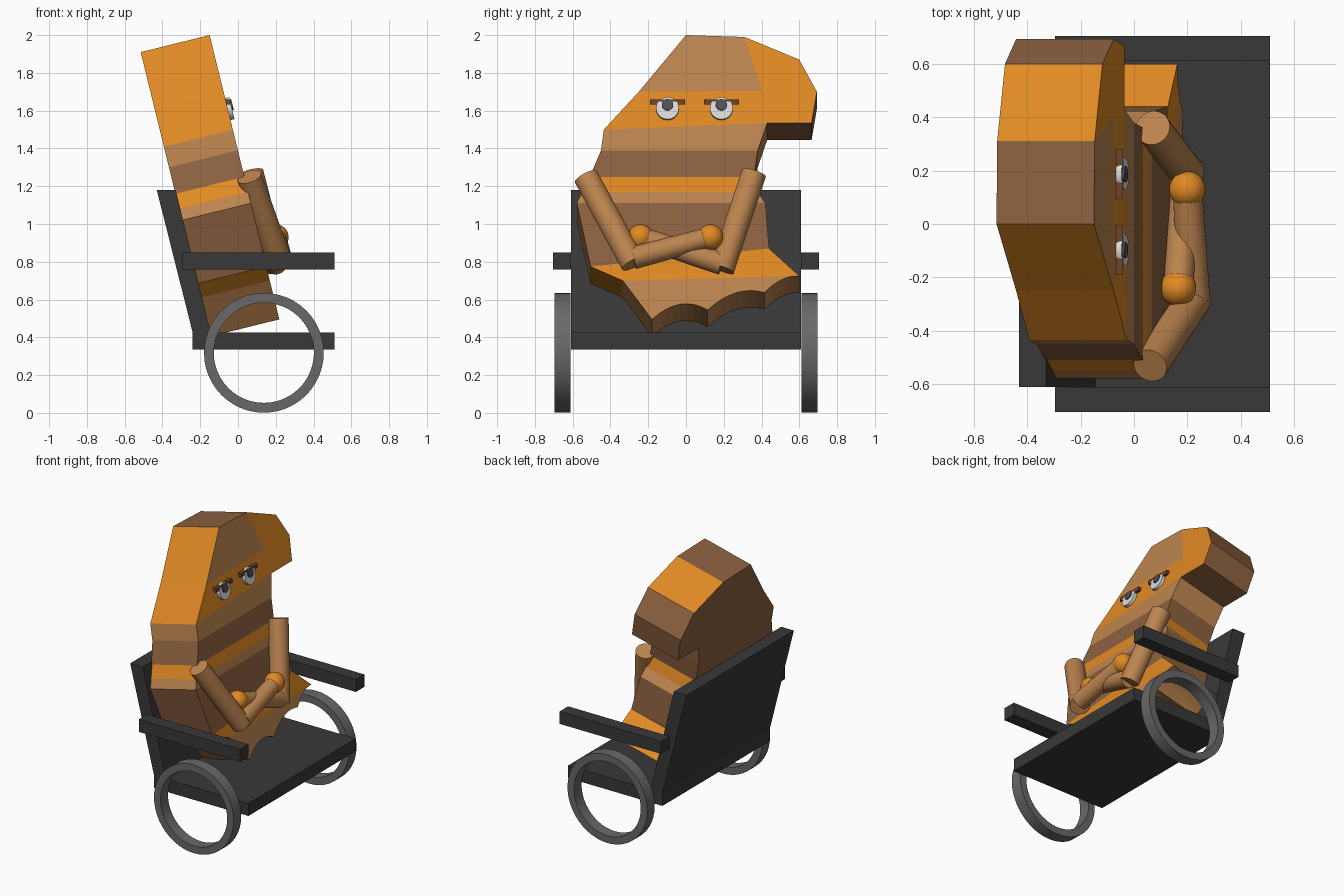
import bpy, bmesh, math
from mathutils import Vector

cube = bpy.data.objects.get("Cube")
if cube:
    bpy.data.objects.remove(cube)


def material(name, rgb):
    lin = [((c + 0.055) / 1.055) ** 2.4 for c in rgb] + [1]
    m = bpy.data.materials.new(name)
    m.use_nodes = True
    m.diffuse_color = lin
    m.node_tree.nodes["Principled BSDF"].inputs["Base Color"].default_value = lin
    return m


orange = material("orange", (.88, .54, .14))
tan = material("tan", (.74, .52, .31))
brown = material("brown", (.55, .38, .25))
charcoal = material("charcoal", (.22, .22, .22))
grey = material("wheel grey", (.41, .41, .41))
white = material("eye white", (.86, .86, .86))
pupil_grey = material("pupil grey", (.32, .32, .32))
brow_brown = material("brow brown", (.42, .27, .17))


def finish(name, bm, mats, smooth=False):
    bmesh.ops.recalc_face_normals(bm, faces=bm.faces)
    mesh = bpy.data.meshes.new(name)
    bm.to_mesh(mesh)
    bm.free()
    for m in mats:
        mesh.materials.append(m)
    ob = bpy.data.objects.new(name, mesh)
    bpy.context.collection.objects.link(ob)
    if smooth:
        bpy.ops.object.select_all(action="DESELECT")
        ob.select_set(True)
        bpy.context.view_layer.objects.active = ob
        bpy.ops.object.shade_smooth_by_angle(angle=math.radians(40))
    return ob


def prism(name, profile, y0, y1, mat):
    """Extrude an (x, z) profile along y."""
    bm = bmesh.new()
    face = bm.faces.new([bm.verts.new((x, y0, z)) for x, z in profile])
    ext = bmesh.ops.extrude_face_region(bm, geom=[face])["geom"]
    verts = [v for v in ext if isinstance(v, bmesh.types.BMVert)]
    bmesh.ops.translate(bm, verts=verts, vec=(0, y1 - y0, 0))
    return finish(name, bm, [mat])


def rect(x0, x1, z0, z1):
    return [(x0, z0), (x1, z0), (x1, z1), (x0, z1)]


def rod(name, a, b, r0, r1, mat):
    a, b = Vector(a), Vector(b)
    bm = bmesh.new()
    bmesh.ops.create_cone(bm, cap_ends=True, segments=32, radius1=r0, radius2=r1,
                          depth=(b - a).length)
    ob = finish(name, bm, [mat], True)
    ob.location = (a + b) / 2
    ob.rotation_euler = (b - a).to_track_quat("Z", "Y").to_euler()
    return ob


def ball(name, center, r, mat):
    bm = bmesh.new()
    bmesh.ops.create_uvsphere(bm, u_segments=32, v_segments=16, radius=r)
    ob = finish(name, bm, [mat], True)
    ob.location = center


# Chair: seat, leaning backrest, armrests
prism("seat", rect(-.24, .51, .335, .425), -.61, .61, charcoal)
prism("backrest", [(-.24, .425), (-.145, .425), (-.33, 1.18), (-.43, 1.18)],
      -.61, .61, charcoal)
for side, s in (("front", -1), ("rear", 1)):
    prism(side + "_armrest", rect(-.295, .51, .76, .85), s * .61, s * .705, charcoal)
    # Wheel: a flat ring lathed around y
    bm = bmesh.new()
    ring = [(.317, .612), (.317, .697), (.265, .697), (.265, .612)]
    vs = [bm.verts.new((r, s * y, 0)) for r, y in ring]
    edges = [bm.edges.new((vs[i], vs[(i + 1) % 4])) for i in range(4)]
    bmesh.ops.spin(bm, geom=vs + edges, axis=(0, 1, 0), cent=(0, 0, 0),
                   angle=math.tau, steps=48, use_merge=True)
    bmesh.ops.remove_doubles(bm, verts=bm.verts, dist=.0005)
    wheel = finish(side + "_wheel", bm, [grey], True)
    wheel.location = (.137, 0, .318)

# Body: a leaning slab of coloured bands, given as (y, z) on its front face
LEAN = .245
THICK = Vector((-.365, 0, -.09))


def on_front(y, z):
    return Vector((-.15 + (2 - z) * LEAN, y, z))


def scallop(a, b, bulge, n=8):
    """Arc from a towards b, bowed upwards; b itself is left out."""
    pts = []
    for i in range(n):
        t = i / n
        pts.append((a[0] + (b[0] - a[0]) * t,
                    a[1] + (b[1] - a[1]) * t + bulge * 4 * t * (1 - t)))
    return pts


left = [(-.435, 1.5), (-.45, 1.39), (-.51, 1.25), (-.55, 1.17), (-.578, 1.11),
        (-.505, .775), (-.335, .70)]
right = [(.43, 1.535), (.38, 1.39), (.36, 1.25), (.38, 1.17), (.42, 1.11),
         (.44, .87), (.6, .725)]
crown = [(-.25, 1.70), (0, 2), (.31, 1.99), (.405, 1.705)]
tips = [(-.18, .495), (.115, .545), (.415, .637), right[-1]]
hem = [p for a, b, k in zip(tips, tips[1:], (.055, .045, .025)) for p in scallop(a, b, k)]
ORANGE, TAN, BROWN = 0, 1, 2
bands = [(TAN, crown),
         (ORANGE, [left[0], crown[0], crown[3], crown[2], (.6, 1.87), (.693, 1.70),
                   (.665, 1.535), right[0]])]
for i, colour in enumerate((TAN, BROWN, ORANGE, TAN, BROWN, ORANGE)):
    bands.append((colour, [left[i], right[i], right[i + 1], left[i + 1]]))
bands.append((TAN, [left[-1], right[-1]] + hem[::-1]))

bm = bmesh.new()
front, back = {}, {}
for colour, pts in bands:
    for p in pts:
        if p not in front:
            front[p] = bm.verts.new(on_front(*p))
            back[p] = bm.verts.new(on_front(*p) + THICK)
    bm.faces.new([front[p] for p in pts]).material_index = colour
    bm.faces.new([back[p] for p in reversed(pts)]).material_index = BROWN
links = [(frozenset((p, q)), colour) for colour, pts in bands
         for p, q in zip(pts, pts[1:] + pts[:1])]
keys = [k for k, c in links]
for key, colour in links:
    if keys.count(key) > 1:
        continue
    p, q = sorted(key)
    f = bm.faces.new([front[p], front[q], back[q], back[p]])
    if p[1] > 1.6 and p[0] < 0:            # sloping side of the crown
        colour = ORANGE
    elif min(p[1], q[1]) > 1.95 or (q[0] > .61 and q[1] > 1.5):   # top, nose, chin
        colour = BROWN
    f.material_index = colour
finish("body", bm, [orange, tan, brown])

# Eyes: white discs with pupils under flat brows
normal = -THICK.normalized()
for side, y in (("right", -.098), ("left", .187)):
    c = on_front(y, 1.608)
    rod(side + "_eye", c - normal * .02, c + normal * .022, .06, .06, white)
    p = on_front(y, 1.625)
    rod(side + "_pupil", p, p + normal * .03, .03, .03, pupil_grey)
    b = on_front(y, 1.645)
    prism(side + "_brow", rect(b.x - .01, b.x + .022, b.z - .013, b.z + .015),
          y - .093, y + .093, brow_brown)

# Folded arms with round hands
for side, shoulder, elbow, hand in (
        ("right", (.06, -.53, 1.25), (.225, -.28, .79), (.2, .13, .93)),
        ("left", (.07, .36, 1.27), (.2, .19, .76), (.165, -.24, .93))):
    rod(side + "_upper_arm", shoulder, elbow, .066, .066, tan)
    e = Vector(elbow) + Vector((0, 0, .03))
    rod(side + "_forearm", e, hand, .06, .055, tan)
    ball(side + "_hand", hand, .068, orange)
